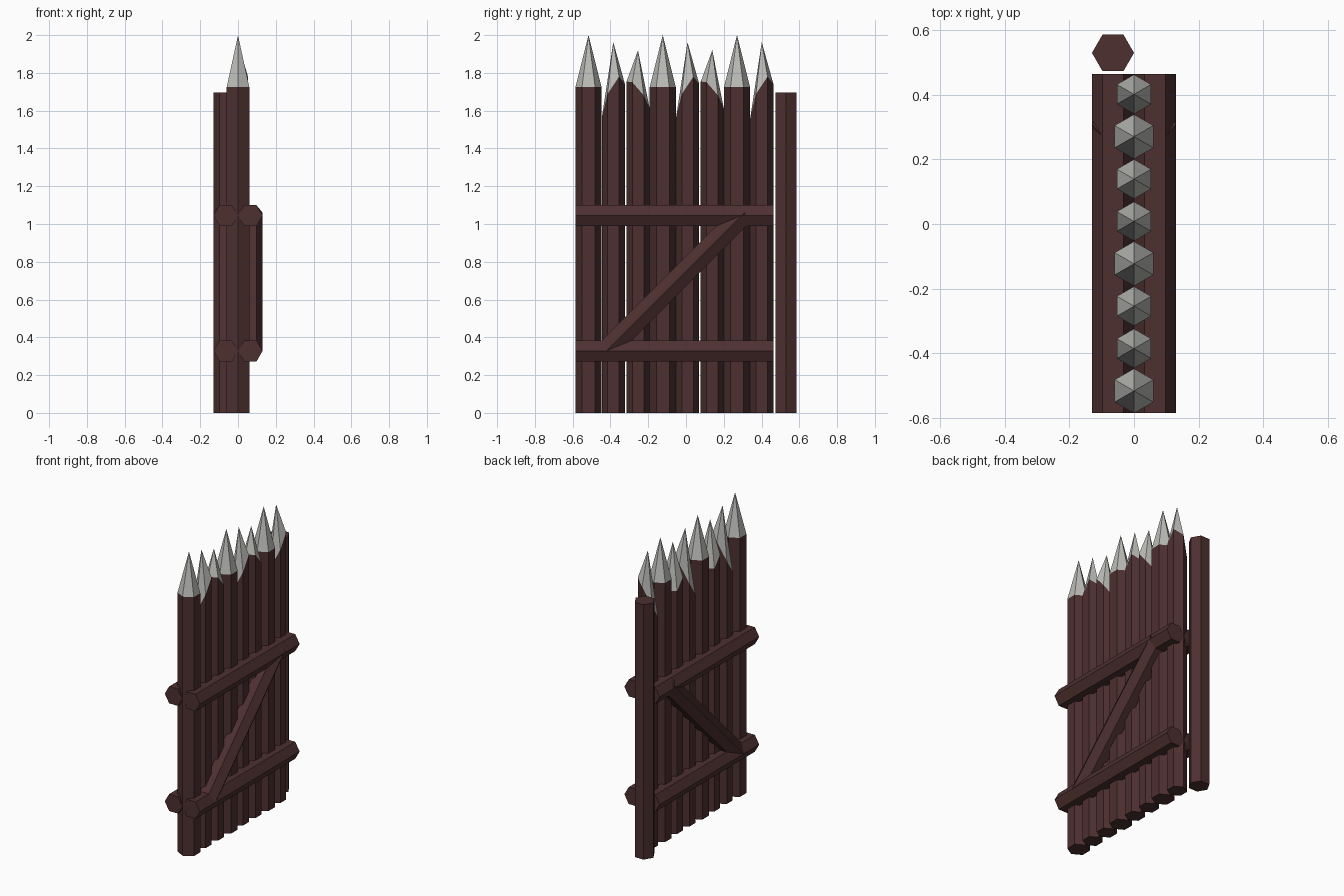
import bpy, bmesh, math
from mathutils import Vector

cube = bpy.data.objects.get("Cube")
if cube:
    bpy.data.objects.remove(cube, do_unlink=True)


def make_material(name, colour):
    mat = bpy.data.materials.new(name)
    mat.use_nodes = True
    mat.diffuse_color = colour
    mat.node_tree.nodes["Principled BSDF"].inputs["Base Color"].default_value = colour
    return mat


WOOD = make_material("dark brown wood", (0.075, 0.029, 0.029, 1))
POINT = make_material("pale grey cut wood", (0.50, 0.50, 0.48, 1))
X, Y, Z = Vector((1, 0, 0)), Vector((0, 1, 0)), Vector((0, 0, 1))


def hex_log(name, start, end, radius, corner, tip=None, slope=(0, 0)):
    """Six-sided log; corner is a direction one edge faces. A tip adds a cone
    on a base that may slope in x and y."""
    start, end = Vector(start), Vector(end)
    side = (end - start).normalized().cross(corner)
    bm = bmesh.new()
    low, high = [], []
    for i in range(6):
        a = math.radians(60 * i)
        off = (corner * math.cos(a) + side * math.sin(a)) * radius
        lift = Z * (off.x * slope[0] + off.y * slope[1])
        low.append(bm.verts.new(start + off))
        high.append(bm.verts.new(end + off + lift))
    bm.faces.new(low[::-1])
    apex = bm.verts.new((end.x, end.y, tip)) if tip else None
    if not apex:
        bm.faces.new(high)
    for i in range(6):
        j = (i + 1) % 6
        bm.faces.new((low[i], low[j], high[j], high[i]))
        if apex:
            bm.faces.new((high[i], high[j], apex)).material_index = 1
    bmesh.ops.recalc_face_normals(bm, faces=bm.faces)
    mesh = bpy.data.meshes.new(name)
    bm.to_mesh(mesh)
    bm.free()
    mesh.materials.append(WOOD)
    mesh.materials.append(POINT)
    obj = bpy.data.objects.new(name, mesh)
    bpy.context.collection.objects.link(obj)


# Sharpened stakes: radius, cone base height, tip height, base slope in x and y
KINDS = [
    (0.069, 1.725, 2.0, (0, 0)),
    (0.061, 1.652, 1.963, (1.55, 1.5)),
    (0.061, 1.684, 1.92, (0.6, -1.15)),
]
for i in range(8):
    radius, base, tip, slope = KINDS[i % 3]
    y = -0.516 + 0.131 * i
    hex_log(f"stake_{i + 1}", (0, y, 0), (0, y, base), radius, Y, tip, slope)

# Hinge post
hex_log("hinge_post", (-0.065, 0.529, 0), (-0.065, 0.529, 1.697), 0.065, X)

# Rails and diagonal braces on both sides
for side, s in (("left", 1), ("right", -1)):
    x = 0.065 * s
    for level, z in (("lower", 0.328), ("upper", 1.045)):
        hex_log(f"{level}_rail_{side}", (x, -0.585, z), (x, 0.463, z), 0.065, X)
    hex_log(f"brace_{side}", (x, -0.42, 0.33), (x, 0.31, 1.06), 0.065, X)
